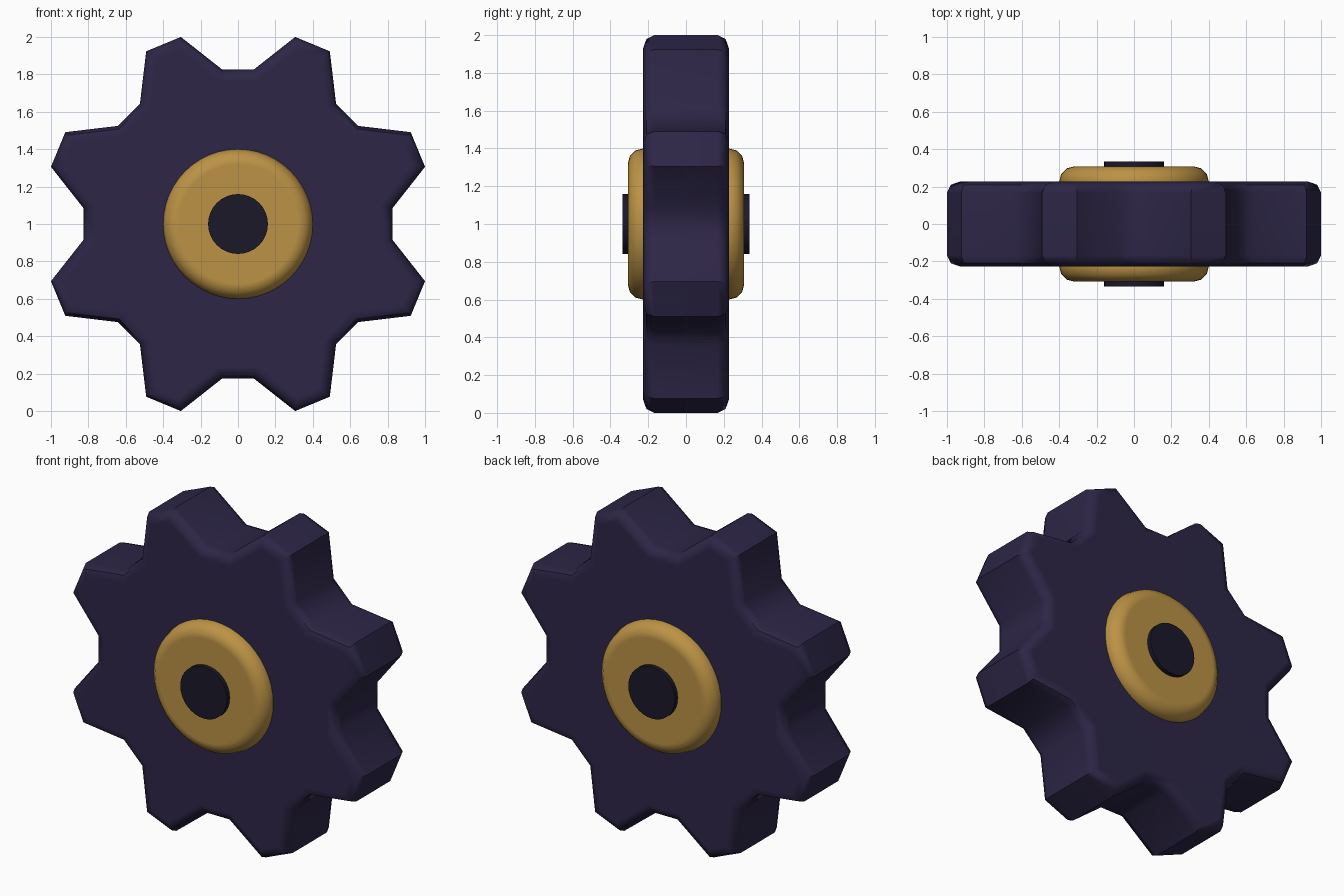
import bpy, bmesh
from math import radians, sin, cos, pi

if "Cube" in bpy.data.objects:
    bpy.data.objects.remove(bpy.data.objects["Cube"])


def material(name, color):
    m = bpy.data.materials.new(name)
    m.diffuse_color = color
    m.use_nodes = True
    m.node_tree.nodes["Principled BSDF"].inputs["Base Color"].default_value = m.diffuse_color
    return m


def extruded(name, profile, half, bevel, segments, mat):
    """Extrude an x/z profile along y and round the two rims."""
    bm = bmesh.new()
    rings = [[bm.verts.new((x, y, z)) for x, z in profile] for y in (-half, half)]
    front, back = rings
    caps = [bm.faces.new(front), bm.faces.new(back[::-1])]
    n = len(profile)
    for i in range(n):
        j = (i + 1) % n
        bm.faces.new((front[i], back[i], back[j], front[j]))
    bmesh.ops.recalc_face_normals(bm, faces=bm.faces)
    if bevel:
        rim = list({e for f in caps for e in f.edges})
        bmesh.ops.bevel(bm, geom=rim, offset=bevel, segments=segments,
                        profile=0.5, affect='EDGES')
    for f in bm.faces:
        f.smooth = True
    me = bpy.data.meshes.new(name)
    bm.to_mesh(me)
    bm.free()
    me.set_sharp_from_angle(angle=radians(45))
    me.materials.append(mat)
    ob = bpy.data.objects.new(name, me)
    ob.location.z = 1.0
    bpy.context.collection.objects.link(ob)
    wn = ob.modifiers.new("weighted_normals", 'WEIGHTED_NORMAL')
    wn.keep_sharp = True
    return ob


def circle(r, n):
    return [(r * cos(2 * pi * i / n), r * sin(2 * pi * i / n)) for i in range(n)]


navy = material("navy", (0.026, 0.019, 0.062, 1))
gold = material("gold", (0.5, 0.29, 0.06, 1))
black = material("dark_bore", (0.011, 0.009, 0.022, 1))

# Toothed wheel: each of the 8 steps has two root and two tip points
teeth = []
for k in range(8):
    for ang, r in ((-5.75, 0.829), (5.75, 0.829), (17, 1.0457), (28, 1.0457)):
        a = radians(45 * k + ang)
        teeth.append((r * cos(a), r * sin(a)))
extruded("gear_wheel", teeth, 0.227, 0.06, 2, navy)

# Rounded hub standing proud on both faces
extruded("hub", circle(0.4, 48), 0.308, 0.08, 3, gold)

# Dark axle plug through the hub
extruded("axle_plug", circle(0.16, 32), 0.335, 0, 1, black)
